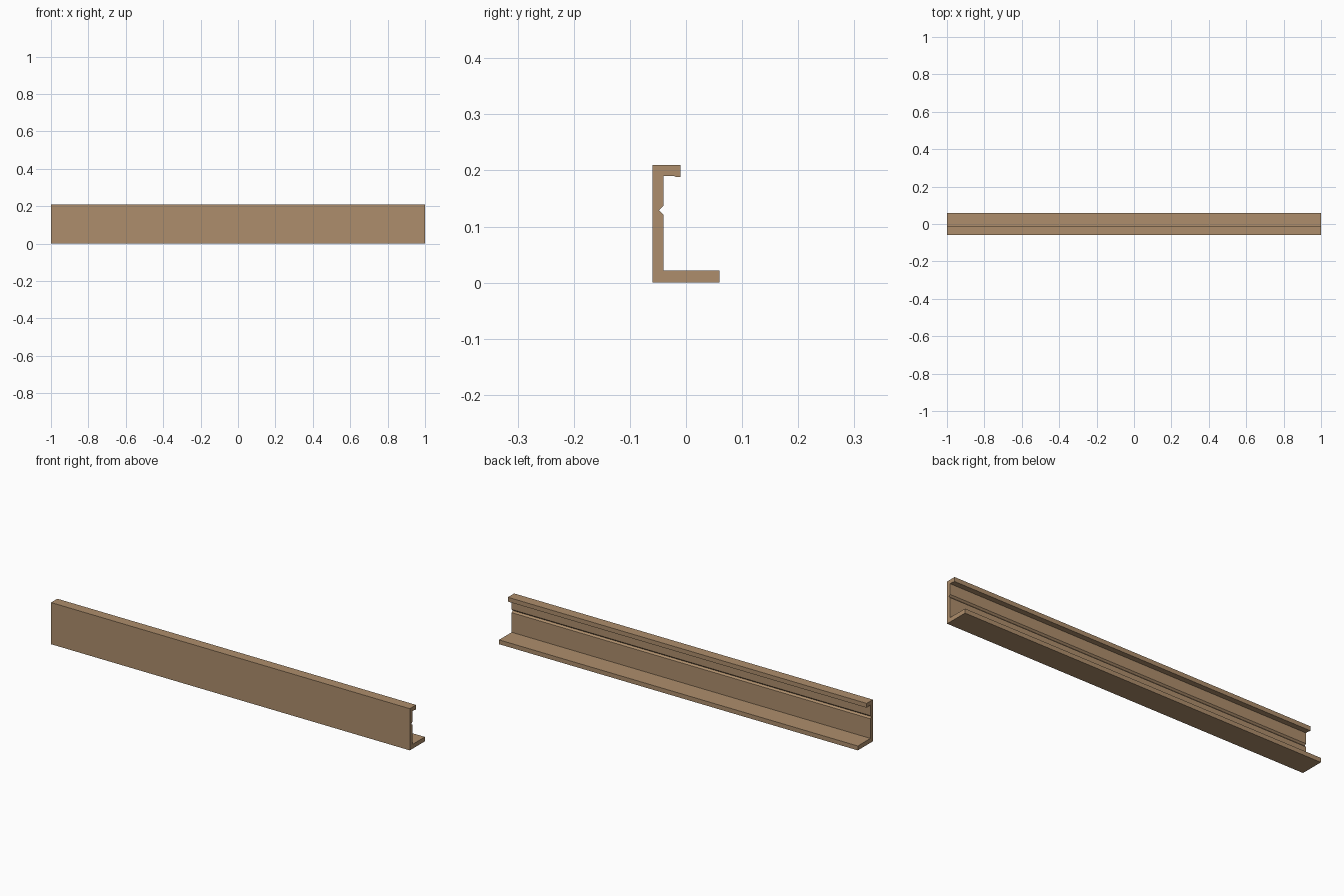
import bpy
import bmesh
from mathutils import Vector

cube = bpy.data.objects.get("Cube")
if cube:
    bpy.data.objects.remove(cube, do_unlink=True)

wood = bpy.data.materials.new("warm_tan")
wood.use_nodes = True
colour = (0.42, 0.27, 0.15, 1)
wood.diffuse_color = colour
wood.node_tree.nodes["Principled BSDF"].inputs["Base Color"].default_value = colour


def extrude_profile(name, profile, length):
    """Sweep a (y, z) outline along x, centred on the origin."""
    bm = bmesh.new()
    start = [bm.verts.new((-length / 2, y, z)) for y, z in profile]
    face = bm.faces.new(start)
    result = bmesh.ops.extrude_face_region(bm, geom=[face], use_keep_orig=True)
    end = [v for v in result["geom"] if isinstance(v, bmesh.types.BMVert)]
    bmesh.ops.translate(bm, verts=end, vec=Vector((length, 0, 0)))
    bmesh.ops.recalc_face_normals(bm, faces=bm.faces)
    mesh = bpy.data.meshes.new(name)
    bm.to_mesh(mesh)
    bm.free()
    mesh.materials.append(wood)
    obj = bpy.data.objects.new(name, mesh)
    bpy.context.collection.objects.link(obj)
    return obj


# Channel section: wide foot, tall web with a V groove, short lipped top
section = [
    (-0.06, 0), (0.06, 0), (0.06, 0.022), (-0.04, 0.022),
    (-0.04, 0.121), (-0.048, 0.129), (-0.04, 0.137),
    (-0.04, 0.19), (-0.021, 0.19), (-0.018, 0.188), (-0.01, 0.188),
    (-0.01, 0.21), (-0.06, 0.21),
]
extrude_profile("channel_rail", section, 2)
